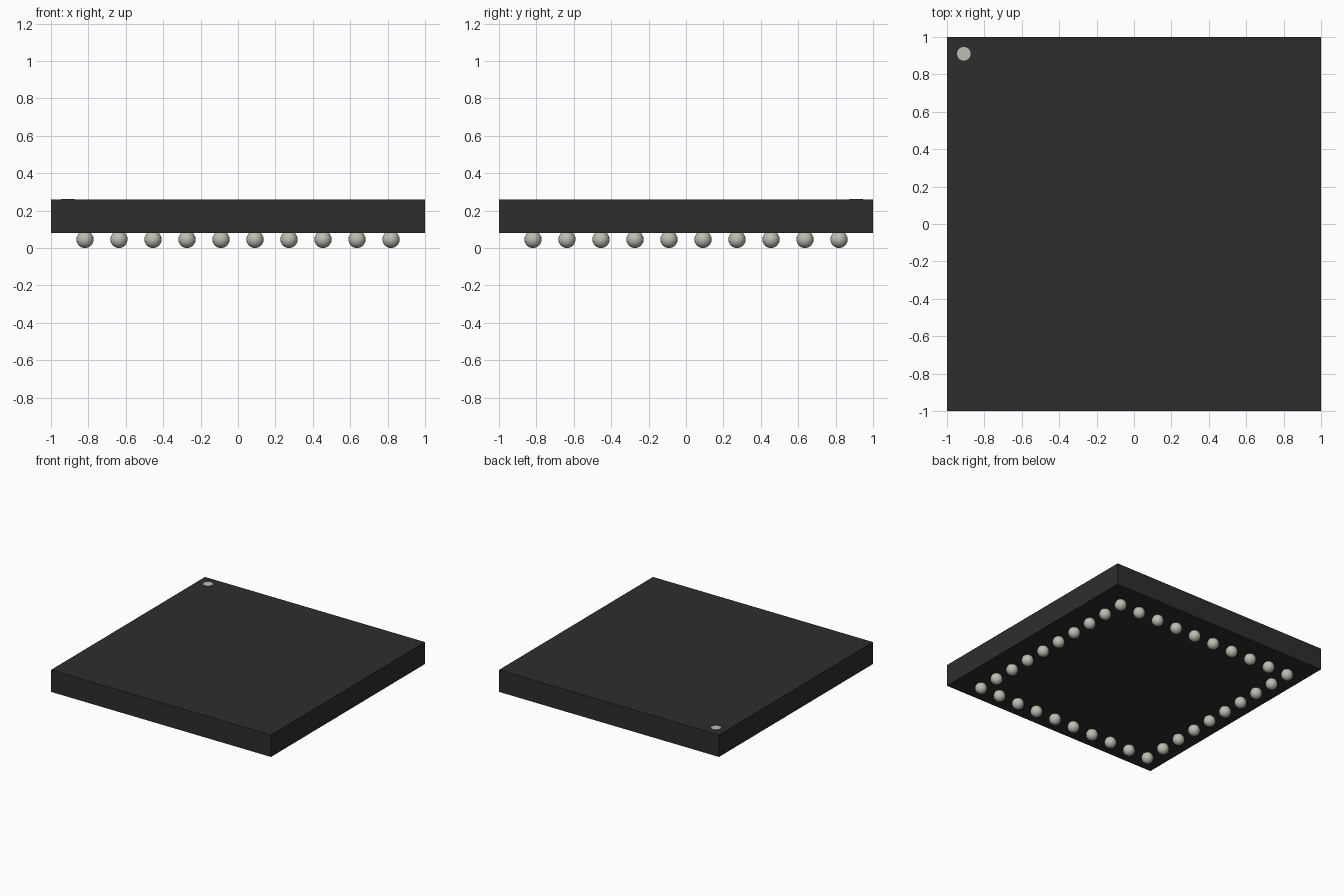
import bpy
import bmesh
from mathutils import Matrix

cube = bpy.data.objects.get("Cube")
if cube:
    bpy.data.objects.remove(cube, do_unlink=True)


def material(name, rgb, roughness):
    mat = bpy.data.materials.new(name)
    mat.use_nodes = True
    mat.diffuse_color = (*rgb, 1)
    bsdf = mat.node_tree.nodes["Principled BSDF"]
    bsdf.inputs["Base Color"].default_value = (*rgb, 1)
    bsdf.inputs["Roughness"].default_value = roughness
    return mat


def mesh_object(name, bm, mat):
    mesh = bpy.data.meshes.new(name)
    bm.to_mesh(mesh)
    bm.free()
    mesh.materials.append(mat)
    obj = bpy.data.objects.new(name, mesh)
    bpy.context.collection.objects.link(obj)
    return obj


black = material("black_plastic", (0.027, 0.027, 0.027), 0.6)
solder = material("pale_solder", (0.51, 0.51, 0.44), 0.4)

PITCH = 2 / 11
BALL_R = 0.046
BODY_BOTTOM, BODY_TOP = 0.08, 0.26
COUNT = 10

# Package body
bm = bmesh.new()
height = BODY_TOP - BODY_BOTTOM
bmesh.ops.create_cube(bm, size=1, matrix=Matrix.Translation(
    (0, 0, BODY_BOTTOM + height / 2)) @ Matrix.Diagonal((2, 2, height, 1)))
mesh_object("package_body", bm, black)

# Corner orientation dot, a thin plate on the top
bm = bmesh.new()
bmesh.ops.create_cone(bm, cap_ends=True, segments=16, radius1=0.037,
                      radius2=0.037, depth=0.004,
                      matrix=Matrix.Translation((-0.91, 0.91, BODY_TOP)))
mesh_object("corner_dot", bm, solder)

# Shared ball mesh
bm = bmesh.new()
bmesh.ops.create_uvsphere(bm, u_segments=20, v_segments=12, radius=BALL_R)
for face in bm.faces:
    face.smooth = True
first = mesh_object("solder_ball", bm, solder)
ball_mesh = first.data
bpy.data.objects.remove(first)

# One ring of balls around the underside
for i in range(COUNT):
    for j in range(COUNT):
        if i in (0, COUNT - 1) or j in (0, COUNT - 1):
            ball = bpy.data.objects.new(f"solder_ball_{i}_{j}", ball_mesh)
            ball.location = ((i - (COUNT - 1) / 2) * PITCH,
                             (j - (COUNT - 1) / 2) * PITCH, BALL_R)
            bpy.context.collection.objects.link(ball)
